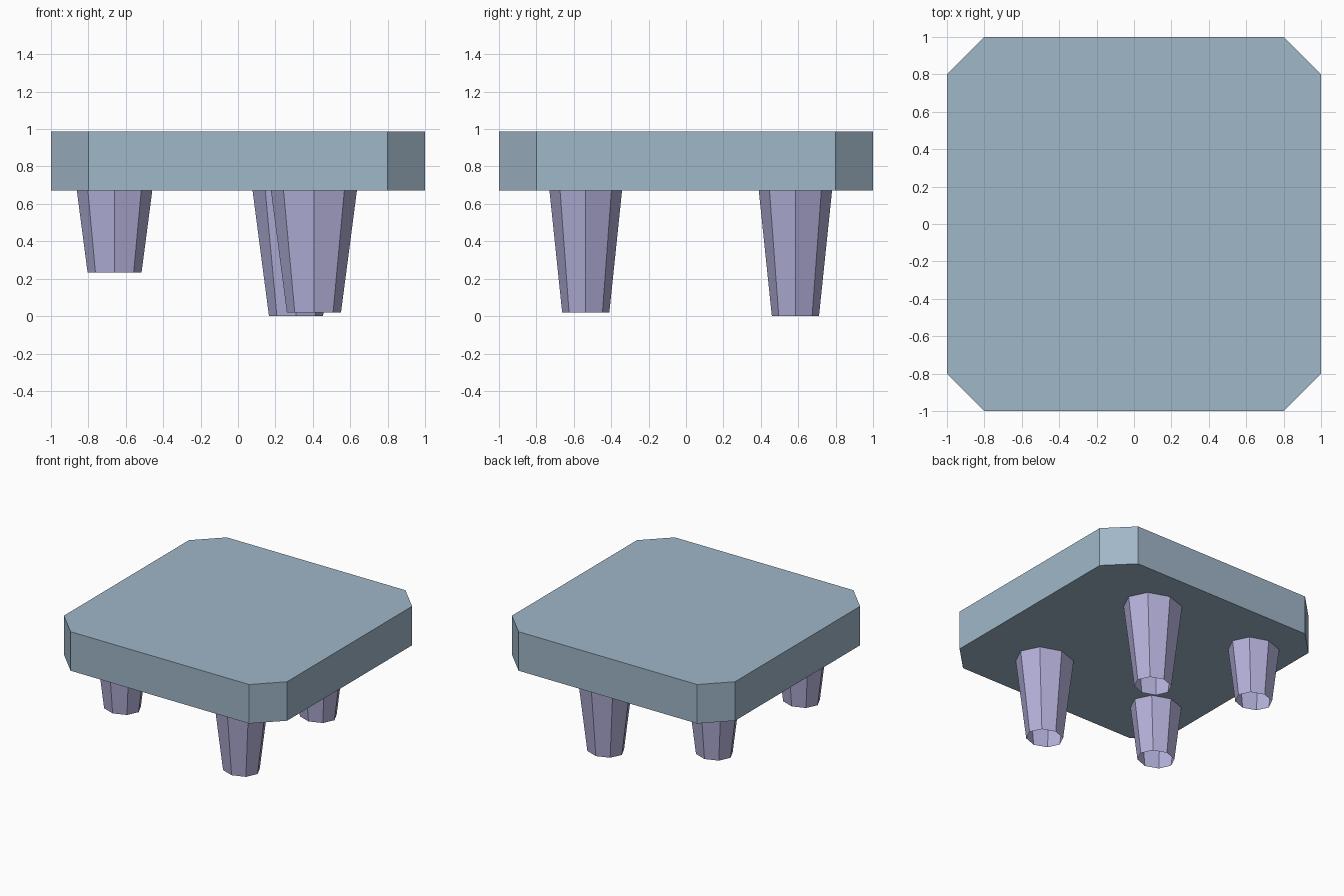
import bpy, bmesh, math

if "Cube" in bpy.data.objects:
    bpy.data.objects.remove(bpy.data.objects["Cube"])


def material(name, rgb):
    m = bpy.data.materials.new(name)
    m.diffuse_color = (*rgb, 1.0)
    m.use_nodes = True
    m.node_tree.nodes["Principled BSDF"].inputs["Base Color"].default_value = m.diffuse_color
    return m


def add_object(name, bm, mat):
    bmesh.ops.recalc_face_normals(bm, faces=bm.faces)
    mesh = bpy.data.meshes.new(name)
    bm.to_mesh(mesh)
    bm.free()
    mesh.materials.append(mat)
    ob = bpy.data.objects.new(name, mesh)
    bpy.context.collection.objects.link(ob)
    return ob


blue = material("dusty blue", (0.352, 0.474, 0.578))
lavender = material("lavender", (0.445, 0.429, 0.687))

# Slab: square block with chamfered vertical corners
Z0, Z1 = 0.671, 0.987
bm = bmesh.new()
bmesh.ops.create_cube(bm, size=2.0)
for v in bm.verts:
    v.co.z = Z1 if v.co.z > 0 else Z0
corners = [e for e in bm.edges
           if abs(e.verts[0].co.z - e.verts[1].co.z) > 0.1]
bmesh.ops.bevel(bm, geom=corners, offset=0.2, segments=1, affect='EDGES')
add_object("slab", bm, blue)


# Legs: open eight-sided tapered tubes, slightly oval, tops sunk into the slab
def leg(name, x, y, z):
    length = 0.72
    bottom, top = (0.1445, 0.126), (0.2385, 0.201)
    bm = bmesh.new()
    rings = []
    for (rx, ry), h in ((bottom, z), (top, z + length)):
        rings.append([bm.verts.new((x + rx * math.cos(i * math.pi / 4),
                                    y + ry * math.sin(i * math.pi / 4), h))
                      for i in range(8)])
    low, high = rings
    for i in range(8):
        j = (i + 1) % 8
        bm.faces.new((low[i], low[j], high[j], high[i]))
    add_object(name, bm, lavender)


leg("front_right_leg", 0.406, -0.536, 0.018)
leg("back_right_leg", 0.31, 0.585, 0.0)
leg("front_left_leg", -0.66, -0.536, 0.234)
leg("back_left_leg", -0.66, 0.58, 0.234)
